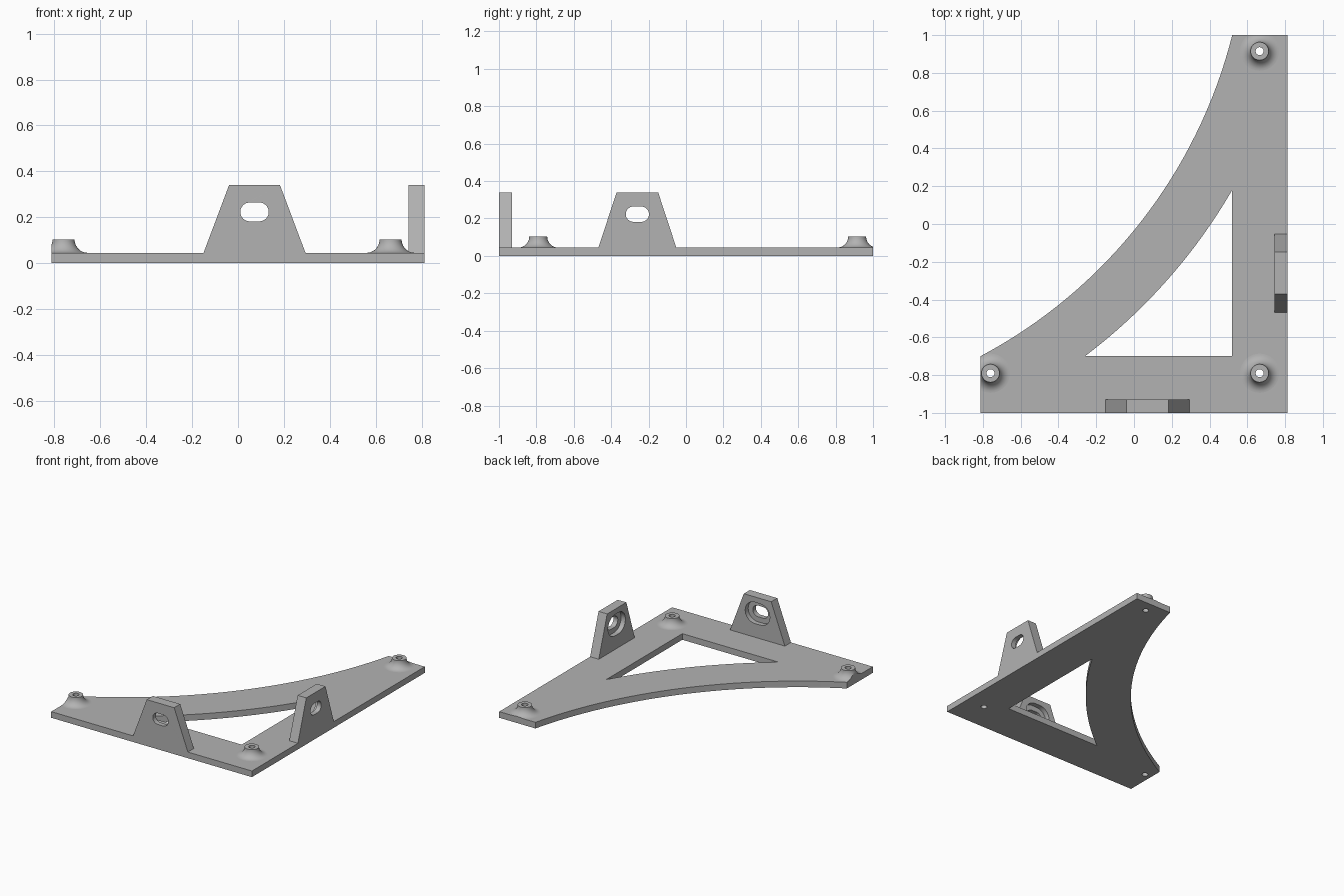
import bpy, bmesh, math
from mathutils import Matrix, Vector

if "Cube" in bpy.data.objects:
    bpy.data.objects.remove(bpy.data.objects["Cube"], do_unlink=True)

PLATE, TOP = 0.045, 0.34            # plate thickness, bracket height
LEFT, RIGHT, FRONT, BACK = -0.813, 0.813, -1.0, 1.0
BOSSES = {"back": (0.665, 0.915), "corner": (0.665, -0.79), "side": (-0.76, -0.79)}
HOLE = 0.021

grey = bpy.data.materials.new("plain grey")
grey.use_nodes = True
grey.diffuse_color = (0.45, 0.45, 0.45, 1)
grey.node_tree.nodes["Principled BSDF"].inputs["Base Color"].default_value = grey.diffuse_color


def add_object(name, mesh):
    mesh.materials.clear()
    mesh.materials.append(grey)
    obj = bpy.data.objects.new(name, mesh)
    bpy.context.collection.objects.link(obj)
    return obj


def activate(obj):
    bpy.ops.object.select_all(action='DESELECT')
    obj.select_set(True)
    bpy.context.view_layer.objects.active = obj


def soften(obj):
    activate(obj)
    bpy.ops.object.shade_smooth_by_angle(angle=math.radians(30))


def prism(name, loops, depth, matrix):
    """Extrude a flat outline with holes, centred on its own plane."""
    curve = bpy.data.curves.new(name, 'CURVE')
    curve.dimensions, curve.fill_mode, curve.extrude = '2D', 'BOTH', depth / 2
    for loop in loops:
        spline = curve.splines.new('POLY')
        spline.points.add(len(loop) - 1)
        for point, (x, y) in zip(spline.points, loop):
            point.co = (x, y, 0, 1)
        spline.use_cyclic_u = True
    temp = bpy.data.objects.new(name + "_outline", curve)
    bpy.context.collection.objects.link(temp)
    graph = bpy.context.evaluated_depsgraph_get()
    mesh = bpy.data.meshes.new_from_object(temp.evaluated_get(graph))
    bpy.data.objects.remove(temp, do_unlink=True)
    bm = bmesh.new()
    bm.from_mesh(mesh)
    bmesh.ops.remove_doubles(bm, verts=bm.verts, dist=1e-5)
    bmesh.ops.transform(bm, matrix=matrix, verts=bm.verts)
    bmesh.ops.recalc_face_normals(bm, faces=bm.faces)
    bm.to_mesh(mesh)
    bm.free()
    return add_object(name, mesh)


def arc(start, end, centre=(-2.06, 1.65), steps=32):
    c = Vector(centre)
    a, b = Vector(start) - c, Vector(end) - c
    ta, tb = math.atan2(a.y, a.x), math.atan2(b.y, b.x)
    points = []
    for i in range(steps + 1):
        f = i / steps
        t, r = ta + (tb - ta) * f, a.length + (b.length - a.length) * f
        points.append((c.x + r * math.cos(t), c.y + r * math.sin(t)))
    return points


def slot(cx, cy, half, r, steps=16):
    points = []
    for side, begin in ((1, -math.pi / 2), (-1, math.pi / 2)):
        for i in range(steps + 1):
            t = begin + math.pi * i / steps
            points.append((cx + side * (half - r) + r * math.cos(t), cy + r * math.sin(t)))
    return points


def circle(cx, cy, r, n=32):
    return [(cx + r * math.cos(math.tau * i / n), cy + r * math.sin(math.tau * i / n))
            for i in range(n)]


# Base plate with curved edge, window and screw holes
outline = [(LEFT, FRONT), (RIGHT, FRONT), (RIGHT, BACK)] + arc((0.52, BACK), (LEFT, -0.7))
window = [(0.52, -0.7)] + arc((0.52, 0.18), (-0.26, -0.7))
holes = [circle(x, y, HOLE) for x, y in BOSSES.values()]
soften(prism("base_plate", [outline, window] + holes, PLATE,
             Matrix.Translation((0, 0, PLATE / 2))))


# Flared screw bosses, trimmed flush with the plate edges
def boss(name, x, y, top=0.104, neck=0.048, foot=0.104, segments=32, steps=10):
    profile = [(HOLE, PLATE), (HOLE, top)]
    for i in range(steps + 1):
        t = math.pi / 2 * i / steps
        profile.append((foot - (foot - neck) * math.cos(t), top - (top - PLATE) * math.sin(t)))
    bm = bmesh.new()
    rings = []
    for i in range(segments):
        t = math.tau * i / segments
        rings.append([bm.verts.new((x + r * math.cos(t), y + r * math.sin(t), z))
                      for r, z in profile])
    n = len(profile)
    for i in range(segments):
        a, b = rings[i], rings[(i + 1) % segments]
        for j in range(n):
            k = (j + 1) % n
            bm.faces.new((a[j], b[j], b[k], a[k]))
    for point, normal in (((LEFT, 0, 0), (-1, 0, 0)), ((0, BACK, 0), (0, 1, 0))):
        cut = bmesh.ops.bisect_plane(bm, geom=bm.verts[:] + bm.edges[:] + bm.faces[:],
                                     plane_co=point, plane_no=normal, clear_outer=True)
        edges = [e for e in cut["geom_cut"] if isinstance(e, bmesh.types.BMEdge)]
        if edges:
            bmesh.ops.holes_fill(bm, edges=edges, sides=0)
    bmesh.ops.recalc_face_normals(bm, faces=bm.faces)
    mesh = bpy.data.meshes.new(name)
    bm.to_mesh(mesh)
    bm.free()
    soften(add_object(name, mesh))


for label, (x, y) in BOSSES.items():
    boss(label + "_boss", x, y)


# Upright brackets: slot right through, wider recess on the inner face
def bracket(name, half_base, half_top, matrix, depth=0.07, recess=0.035):
    shape = [(-half_base, PLATE), (half_base, PLATE), (half_top, TOP), (-half_top, TOP)]
    middle = 0.223
    body = prism(name, [shape, slot(0, middle, 0.062, 0.041)], depth, matrix)
    cutter = prism(name + "_recess_cutter", [slot(0, middle, 0.1, 0.078)], recess * 2,
                   matrix @ Matrix.Translation((0, 0, -depth / 2)))
    cutter.hide_render = True
    cut = body.modifiers.new("recess", 'BOOLEAN')
    cut.operation, cut.solver, cut.object = 'DIFFERENCE', 'EXACT', cutter
    activate(body)
    bpy.ops.object.modifier_apply(modifier=cut.name)
    bpy.data.objects.remove(cutter, do_unlink=True)
    soften(body)


upright = Matrix.Rotation(math.pi / 2, 4, 'X')
bracket("front_bracket", 0.222, 0.111, Matrix.Translation((0.072, FRONT + 0.035, 0)) @ upright)
bracket("left_bracket", 0.208, 0.111, Matrix.Translation((RIGHT - 0.035, -0.26, 0))
        @ Matrix.Rotation(math.pi / 2, 4, 'Z') @ upright)
